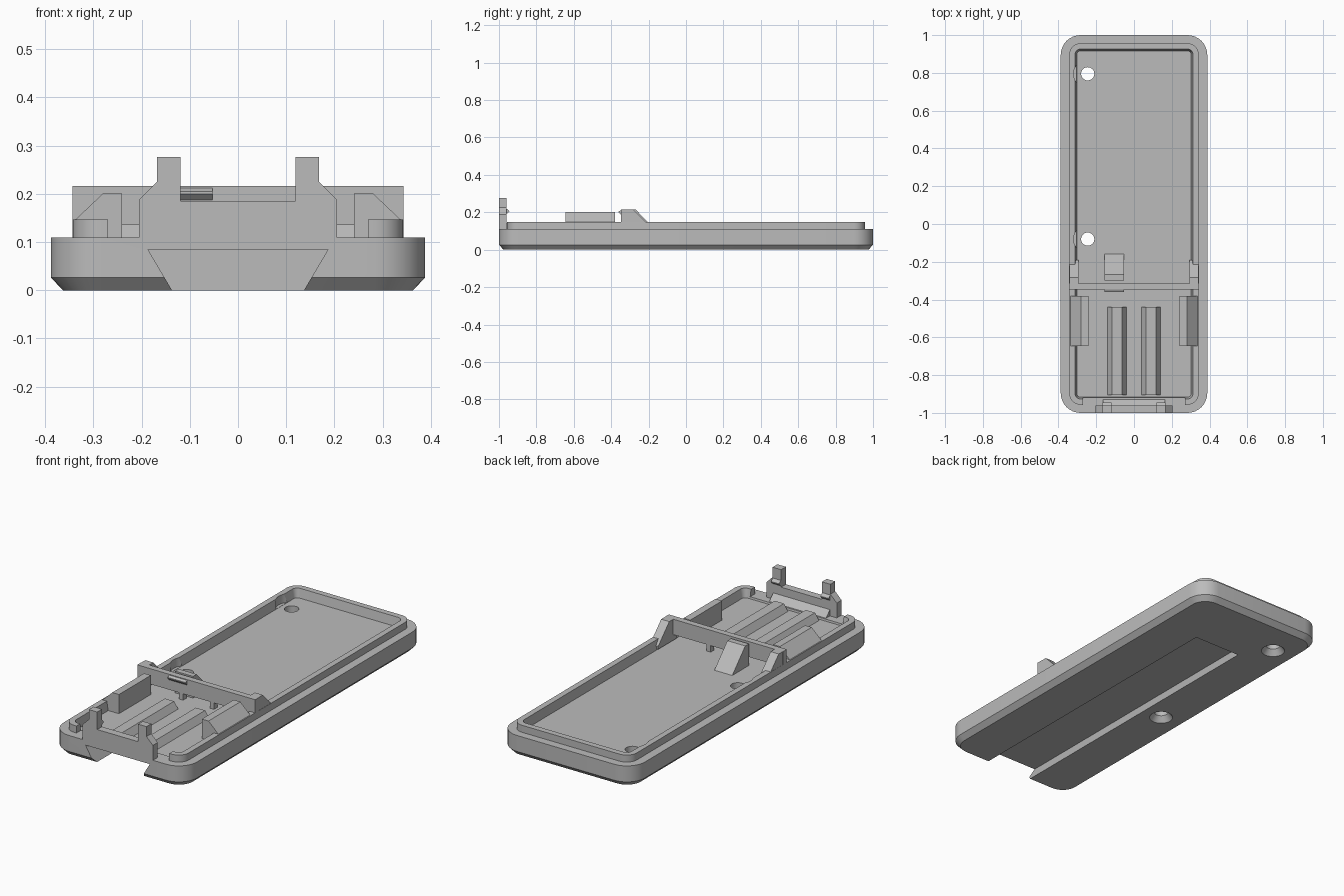
import bpy, bmesh, math
from mathutils import Vector

if "Cube" in bpy.data.objects:
    bpy.data.objects.remove(bpy.data.objects["Cube"], do_unlink=True)

grey = bpy.data.materials.new("plain grey")
grey.use_nodes = True
COLOUR = (0.5, 0.5, 0.5, 1)
grey.diffuse_color = COLOUR
next(n for n in grey.node_tree.nodes if n.type == 'BSDF_PRINCIPLED').inputs["Base Color"].default_value = COLOUR


def finish(name, bm):
    bmesh.ops.recalc_face_normals(bm, faces=bm.faces)
    mesh = bpy.data.meshes.new(name)
    bm.to_mesh(mesh)
    bm.free()
    mesh.materials.append(grey)
    obj = bpy.data.objects.new(name, mesh)
    bpy.context.collection.objects.link(obj)
    return obj


def loft(name, loops):
    """Skin a stack of loops with equal point counts and cap both ends."""
    bm = bmesh.new()
    rings = [[bm.verts.new(p) for p in loop] for loop in loops]
    n = len(rings[0])
    for a, b in zip(rings, rings[1:]):
        for i in range(n):
            j = (i + 1) % n
            bm.faces.new((a[i], a[j], b[j], b[i]))
    bm.faces.new(rings[0])
    bm.faces.new(rings[-1])
    return finish(name, bm)


def prism(name, profile, lo, hi, axis="y", flip=1):
    """Extrude an xz profile along y, or a yz profile along x."""
    place = (lambda p, t: (p[0] * flip, t, p[1])) if axis == "y" else (lambda p, t: (t * flip, p[0], p[1]))
    return loft(name, [[place(p, t) for p in profile] for t in (lo, hi)])


def box(name, x, y, z):
    return prism(name, [(x[0], z[0]), (x[1], z[0]), (x[1], z[1]), (x[0], z[1])], *y)


def rounded(hx, hy, r, z, steps=8):
    pts = []
    for k, (sx, sy) in enumerate([(1, 1), (-1, 1), (-1, -1), (1, -1)]):
        for i in range(steps + 1):
            a = (k + i / steps) * math.pi / 2
            pts.append(Vector((sx * (hx - r) + r * math.cos(a), sy * (hy - r) + r * math.sin(a), z)))
    return pts


def turned(name, x, y, rings, n=32):
    return loft(name, [[(x + r * math.cos(i * math.tau / n), y + r * math.sin(i * math.tau / n), z)
                        for i in range(n)] for r, z in rings])


def cut(target, cutter):
    mod = target.modifiers.new("cut", 'BOOLEAN')
    mod.operation, mod.solver, mod.object = 'DIFFERENCE', 'EXACT', cutter
    bpy.context.view_layer.objects.active = target
    bpy.ops.object.modifier_apply(modifier=mod.name)
    bpy.data.objects.remove(cutter, do_unlink=True)


# Tray: chamfered base, stepped lip and shallow pocket in one skin
FLOOR, DECK, LIP = 0.1, 0.11, 0.147
tray = loft("tray", [
    rounded(0.363, 0.975, 0.08, 0), rounded(0.388, 1, 0.105, 0.026), rounded(0.388, 1, 0.105, DECK),
    rounded(0.343, 0.957, 0.06, DECK), rounded(0.343, 0.957, 0.06, LIP),
    rounded(0.312, 0.926, 0.028, LIP), rounded(0.303, 0.917, 0.02, FLOOR)])

# Dovetail slot, front lip gap, countersunk holes with clearance in the lip
cut(tray, prism("slot_cutter", [(-0.131, -0.01), (0.131, -0.01), (0.187, 0.085), (-0.187, 0.085)], -1.1, 0.65))
cut(tray, box("gap_cutter", (-0.27, 0.27), (-1.1, -0.9), (DECK, 0.3)))
for y in (0.795, -0.08):
    cut(tray, turned("hole_cutter", -0.245, y, [(0.062, -0.005), (0.035, 0.03), (0.035, 0.13)]))
    cut(tray, turned("clearance_cutter", -0.245, y, [(0.075, FLOOR + 0.001), (0.075, 0.2)]))

# Front plate with two latch posts, sloped foot and catches
half = [(0.205, 0.1), (0.205, 0.188), (0.168, 0.225), (0.168, 0.277), (0.119, 0.277), (0.119, 0.185)]
prism("front_plate", half + [(-x, z) for x, z in reversed(half)], -1, -0.96)
prism("plate_foot", [(-0.962, 0.095), (-0.92, 0.095), (-0.92, 0.102), (-0.962, 0.145)], -0.165, 0.165, "x")

# Cross bar on two feet, with a latch nub and a wedge behind it
box("cross_bar", (-0.343, 0.343), (-0.347, -0.315), (0.135, 0.216))
prism("latch_nub", [(-0.345, 0.185), (-0.36, 0.2), (-0.36, 0.205), (-0.345, 0.213)], -0.157, -0.053, "x")
prism("wedge", [(-0.298, 0.09), (-0.298, 0.214), (-0.268, 0.214), (-0.16, FLOOR), (-0.16, 0.09)],
      -0.157, -0.053, "x")

for side, label in ((1, "left"), (-1, "right")):
    prism(label + "_post_catch", [(-0.962, 0.19), (-0.945, 0.203), (-0.945, 0.208), (-0.962, 0.222)],
          0.12, 0.167, "x", side)
    box(label + "_bar_foot", (side * 0.09 - 0.012, side * 0.09 + 0.012), (-0.345, -0.317), (0.095, 0.137))
    # Gusset bracing the end of the bar
    prism(label + "_gusset", [(-0.347, 0.105), (-0.347, 0.216), (-0.282, 0.216), (-0.19, 0.121), (-0.19, 0.105)],
          0.295, 0.342, "x", side)
    # Side support with an outer slope
    prism(label + "_side_support", [(0.241, 0.095), (0.241, 0.201), (0.28, 0.201), (0.337, LIP), (0.337, 0.105),
                                    (0.3, 0.095)], -0.645, -0.38, "y", side)
    # Floor rail
    c = 0.09 * side
    prism(label + "_floor_rail", [(c - 0.05, 0.095), (c - 0.05, FLOOR), (c - 0.027, 0.135), (c + 0.027, 0.135),
                                  (c + 0.05, FLOOR), (c + 0.05, 0.095)], -0.905, -0.44)

# Smooth the rounded corners, keeping edges sharp
bpy.ops.object.select_all(action='DESELECT')
tray.select_set(True)
bpy.context.view_layer.objects.active = tray
bpy.ops.object.shade_smooth_by_angle(angle=math.radians(25))
